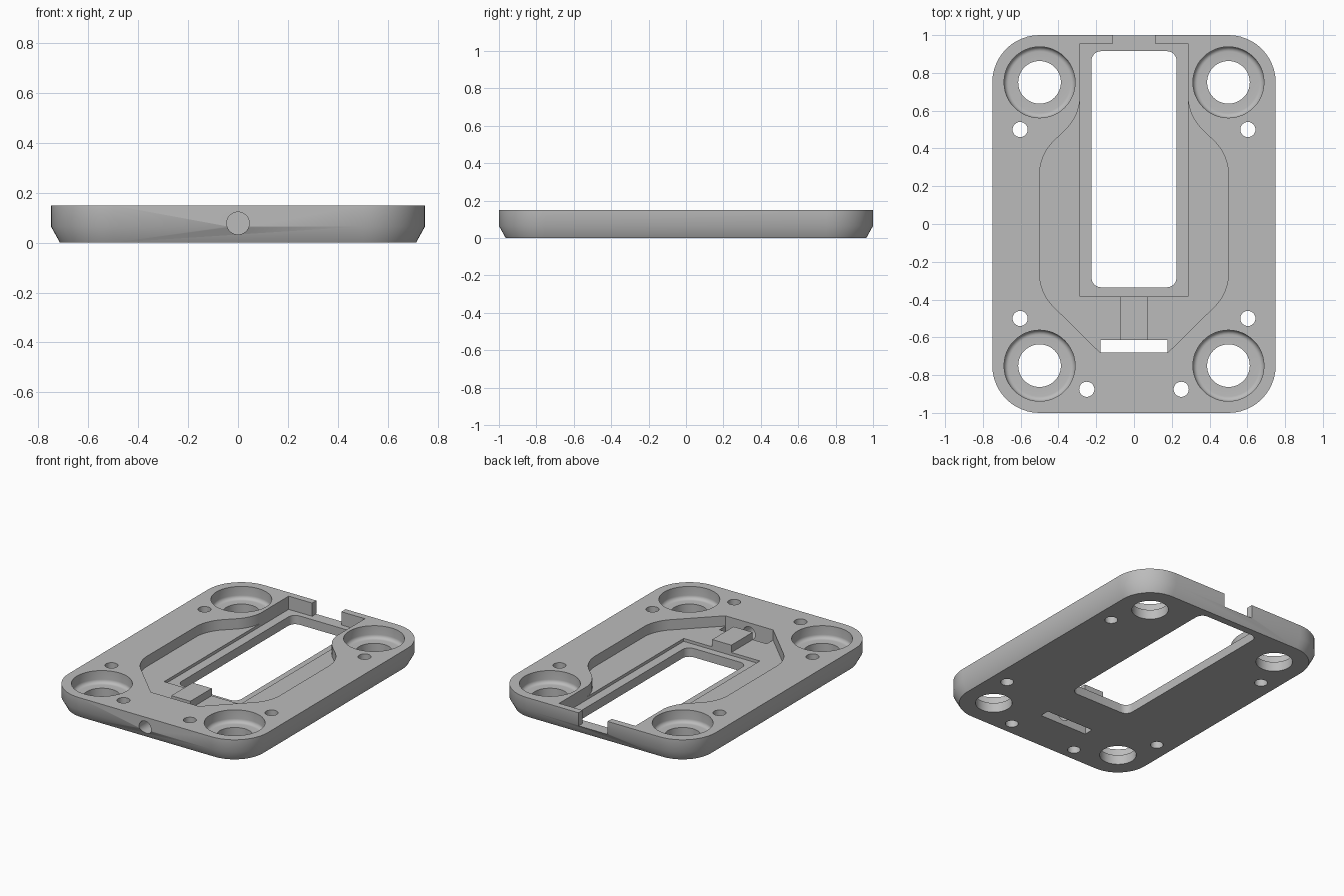
import bpy, bmesh, math
from mathutils import Matrix

if "Cube" in bpy.data.objects:
    bpy.data.objects.remove(bpy.data.objects["Cube"])

TOP, FLOOR, LEDGE = 0.15, 0.08, 0.06   # plate top, pocket floor, window ledge

grey = bpy.data.materials.new("plain grey")
grey.use_nodes = True
grey.diffuse_color = (0.5, 0.5, 0.5, 1)
grey.node_tree.nodes["Principled BSDF"].inputs["Base Color"].default_value = grey.diffuse_color


def arc(cx, cy, r, start, end, steps=10):
    angles = [math.radians(start + (end - start) * i / steps) for i in range(steps + 1)]
    return [(cx + r * math.cos(a), cy + r * math.sin(a)) for a in angles]


def circle(cx, cy, r):
    return arc(cx, cy, r, 0, 360, 48)[:-1]


def rounded(x, y0, y1, r, steps=12):
    pts = []
    for i, (cx, cy) in enumerate([(x - r, y1 - r), (r - x, y1 - r), (r - x, y0 + r), (x - r, y0 + r)]):
        pts += arc(cx, cy, r, 90 * i, 90 * i + 90, steps)
    return pts


def rect(x, y0, y1):
    return [(x, y0), (x, y1), (-x, y1), (-x, y0)]


def loft(name, levels):
    """Closed solid through a stack of (outline, height) levels."""
    bm = bmesh.new()
    rings = [[bm.verts.new((x, y, z)) for x, y in outline] for outline, z in levels]
    n = len(rings[0])
    for low, high in zip(rings, rings[1:]):
        for i in range(n):
            j = (i + 1) % n
            bm.faces.new((low[i], low[j], high[j], high[i]))
    bm.faces.new(rings[0][::-1])
    bm.faces.new(rings[-1])
    bmesh.ops.recalc_face_normals(bm, faces=bm.faces)
    mesh = bpy.data.meshes.new(name)
    bm.to_mesh(mesh)
    bm.free()
    mesh.materials.append(grey)
    ob = bpy.data.objects.new(name, mesh)
    bpy.context.collection.objects.link(ob)
    return ob


def prism(name, outline, z0, z1=0.3):
    return loft(name, [(outline, z0), (outline, z1)])


# Plate with a sloped lower rim
outer = rounded(0.75, -1, 1, 0.25)
plate = loft("base_plate", [(rounded(0.714, -0.964, 0.964, 0.214), 0), (outer, 0.065), (outer, TOP)])

# Wide pocket, narrow ledge, window, back notch and front slot
half = [(0.18, -0.68)] + arc(0.25, -0.26, 0.25, -45, 0) + arc(0.25, 0.26, 0.25, 0, 45)
half += arc(0.535, 0.68, 0.25, 225, 180)
pocket = half + [(-x, y) for x, y in reversed(half)]
cutters = [
    prism("pocket_cutter", pocket, FLOOR),
    prism("ledge_cutter", rect(0.287, -0.385, 0.955), LEDGE),
    prism("notch_cutter", rect(0.11, 0.93, 1.1), LEDGE),
    prism("window_cutter", rounded(0.225, -0.335, 0.915, 0.05, 6), -0.1),
    prism("slot_cutter", rect(0.178, -0.68, -0.615), -0.1),
]

# Corner holes with a counterbore that is rounded at its floor
for x in (-0.5, 0.5):
    for y in (-0.75, 0.75):
        profile = [(0.113, -0.1), (0.113, 0.065)]
        profile += arc(0.163, 0.09, 0.025, -90, 0, 6) + [(0.188, 0.3)]
        cutters.append(loft("corner_hole_cutter", [(circle(x, y, r), z) for r, z in profile]))

# Small through holes
for side in (-1, 1):
    for x, y in ((0.603, 0.5), (0.603, -0.5), (0.25, -0.875)):
        cutters.append(prism("small_hole_cutter", circle(side * x, y, 0.04), -0.1))

# Cable hole through the front wall into the slot
bore = prism("front_hole_cutter", circle(0, 0, 0.045), 0, 0.45)
bore.data.transform(Matrix.Translation((0, -0.65, 0.078)) @ Matrix.Rotation(math.pi / 2, 4, "X"))
cutters.append(bore)

# Cut everything out of the plate
bpy.context.view_layer.objects.active = plate
for cutter in cutters:
    cutter.hide_render = True
    mod = plate.modifiers.new(cutter.name, "BOOLEAN")
    mod.operation, mod.solver, mod.object = "DIFFERENCE", "EXACT", cutter
    bpy.ops.object.modifier_apply(modifier=mod.name)
for cutter in cutters:
    bpy.data.objects.remove(cutter)

# Raised block between the slot and the window
prism("clamp_block", rect(0.072, -0.615, -0.385), FLOOR, 0.13)

# Smooth curved walls, crisp rims
bpy.ops.object.select_all(action="DESELECT")
plate.select_set(True)
bpy.context.view_layer.objects.active = plate
bpy.ops.object.shade_smooth_by_angle(angle=math.radians(30))
